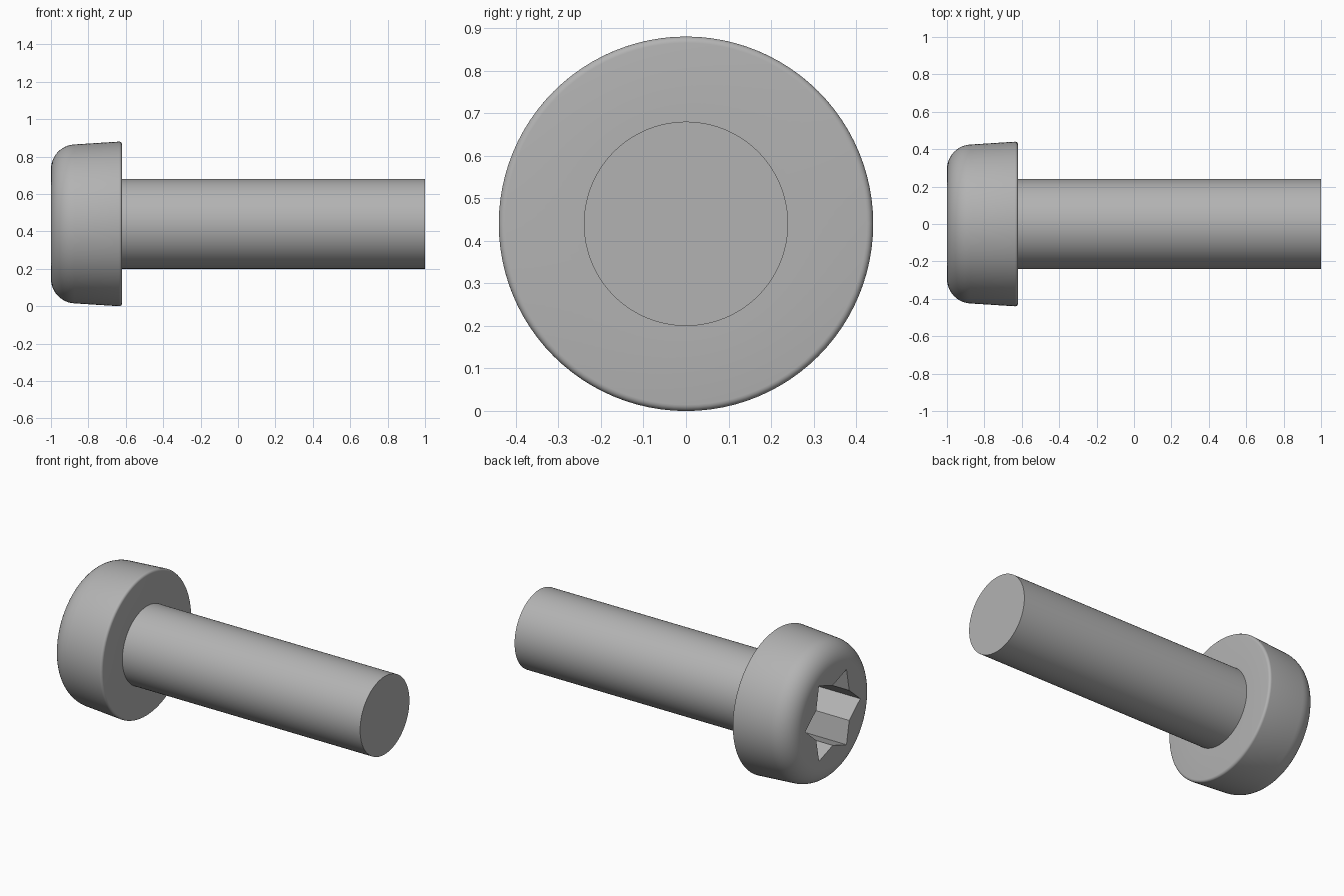
import bpy, bmesh, math
from mathutils import Matrix, Vector

if "Cube" in bpy.data.objects:
    bpy.data.objects.remove(bpy.data.objects["Cube"])

AXIS_Z = 0.44      # height of the screw axis
SEGMENTS = 96

steel = bpy.data.materials.new("grey steel")
steel.diffuse_color = (0.45, 0.45, 0.45, 1)
steel.use_nodes = True
steel.node_tree.nodes["Principled BSDF"].inputs["Base Color"].default_value = steel.diffuse_color


def arc(cx, cr, radius, start, end, steps):
    """Points (x, r) on a profile arc, angles in degrees."""
    angles = [math.radians(start + (end - start) * i / steps) for i in range(steps + 1)]
    return [(cx + radius * math.cos(a), cr + radius * math.sin(a)) for a in angles]


def make_object(name, bm):
    bmesh.ops.recalc_face_normals(bm, faces=bm.faces)
    mesh = bpy.data.meshes.new(name)
    bm.to_mesh(mesh)
    bm.free()
    mesh.materials.append(steel)
    obj = bpy.data.objects.new(name, mesh)
    bpy.context.collection.objects.link(obj)
    return obj


def lathe(name, profile):
    """Revolve an (x, r) profile about the screw axis and cap both ends."""
    bm = bmesh.new()
    rings = []
    for x, r in profile:
        rings.append([bm.verts.new((x, r * math.cos(t), AXIS_Z + r * math.sin(t)))
                      for t in (math.tau * i / SEGMENTS for i in range(SEGMENTS))])
    for a, b in zip(rings, rings[1:]):
        for i in range(SEGMENTS):
            j = (i + 1) % SEGMENTS
            bm.faces.new((a[i], a[j], b[j], b[i]))
    bm.faces.new(rings[0])
    bm.faces.new(rings[-1])
    return make_object(name, bm)


# Screw: rounded pan head with slight taper, then a plain shaft
profile = arc(-0.868, 0.293, 0.132, 180, 93, 12)       # domed edge
profile += arc(-0.635, 0.425, 0.015, 93, 0, 5)         # small rim fillet
profile += [(-0.62, 0.24), (1.0, 0.24)]                # shaft
screw = lathe("screw", profile)

# Six-pointed star drive recess
bm = bmesh.new()
star = []
for i in range(12):
    r = 0.268 if i % 2 == 0 else 0.185
    t = math.tau * i / 12
    star.append(bm.verts.new((-1.1, r * math.cos(t), AXIS_Z + r * math.sin(t))))
face = bm.faces.new(star)
extruded = bmesh.ops.extrude_face_region(bm, geom=[face])["geom"]
bmesh.ops.translate(bm, vec=(0.4, 0, 0),
                    verts=[v for v in extruded if isinstance(v, bmesh.types.BMVert)])
cutter = make_object("recess_cutter", bm)
cutter.hide_render = True

cut = screw.modifiers.new("recess", 'BOOLEAN')
cut.operation = 'DIFFERENCE'
cut.solver = 'EXACT'
cut.object = cutter

bpy.context.view_layer.objects.active = screw
screw.select_set(True)
bpy.ops.object.modifier_apply(modifier=cut.name)
bpy.data.objects.remove(cutter)
bpy.ops.object.shade_smooth_by_angle(angle=math.radians(30))
